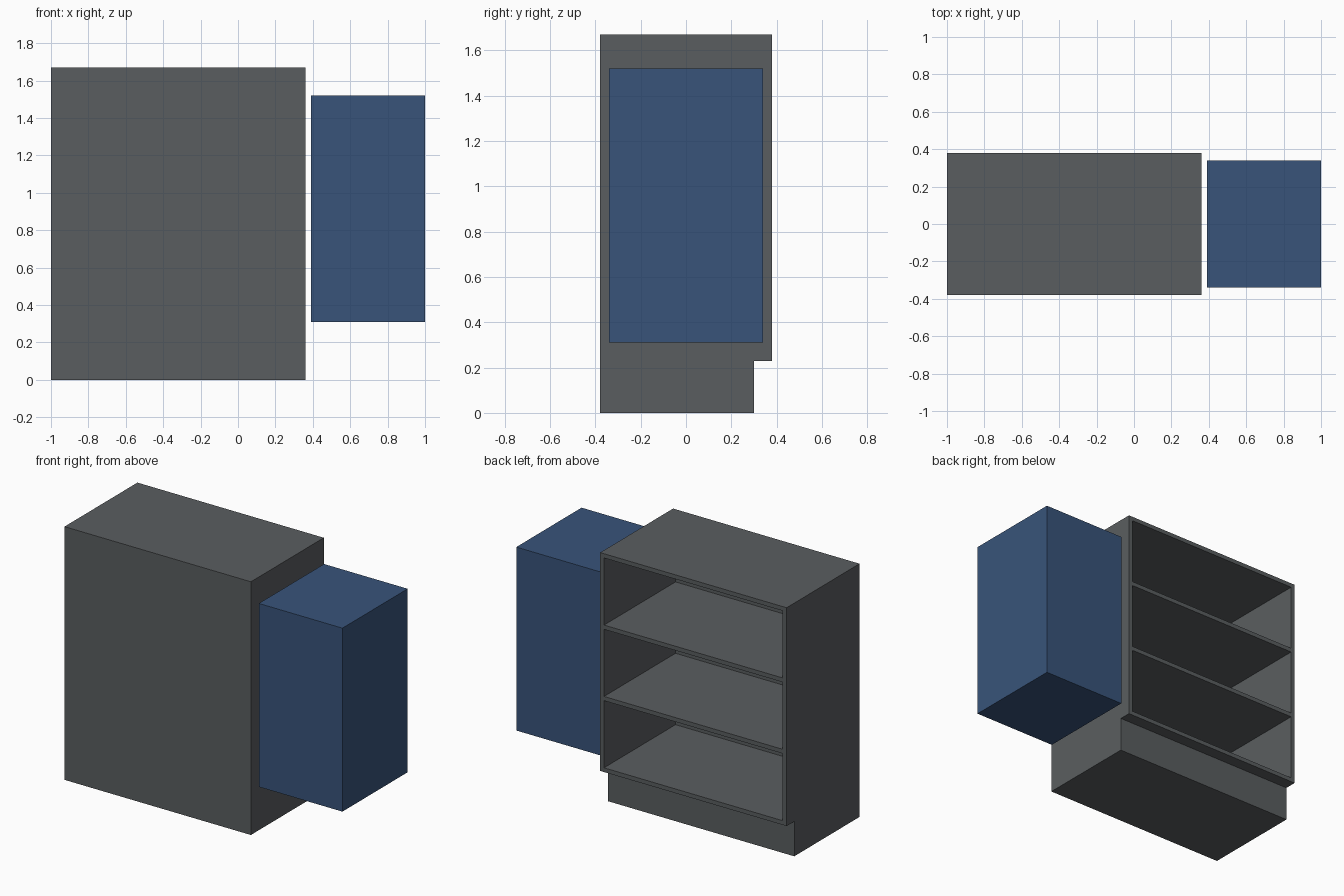
import bpy, bmesh
from mathutils import Vector

cube = bpy.data.objects.get("Cube")
if cube:
    bpy.data.objects.remove(cube, do_unlink=True)

# Main dimensions
X0, X1 = -1.0, 0.36
FRONT, BACK = -0.38, 0.38
HEIGHT, KICK_Z, KICK_Y = 1.67, 0.23, 0.30
BOARD = 0.028
DEPTH = 0.745


def material(name, rgb):
    mat = bpy.data.materials.new(name)
    mat.use_nodes = True
    mat.diffuse_color = (*rgb, 1)
    mat.node_tree.nodes["Principled BSDF"].inputs["Base Color"].default_value = (*rgb, 1)
    return mat


def add_object(name, bm, mat):
    bmesh.ops.recalc_face_normals(bm, faces=bm.faces)
    mesh = bpy.data.meshes.new(name)
    bm.to_mesh(mesh)
    bm.free()
    mesh.materials.append(mat)
    obj = bpy.data.objects.new(name, mesh)
    bpy.context.collection.objects.link(obj)
    return obj


def box(name, low, high, mat):
    low, high = Vector(low), Vector(high)
    bm = bmesh.new()
    bmesh.ops.create_cube(bm, size=1)
    bmesh.ops.scale(bm, vec=high - low, verts=bm.verts)
    bmesh.ops.translate(bm, vec=(low + high) / 2, verts=bm.verts)
    return add_object(name, bm, mat)


grey = material("slate grey", (0.102, 0.111, 0.117))
blue = material("dark blue", (0.040, 0.088, 0.195))

# Cabinet body: side profile with a toe kick, extruded across the width
profile = [(FRONT, 0), (KICK_Y, 0), (KICK_Y, KICK_Z),
           (BACK, KICK_Z), (BACK, HEIGHT), (FRONT, HEIGHT)]
bm = bmesh.new()
side = bm.faces.new([bm.verts.new((X0, y, z)) for y, z in profile])
ext = bmesh.ops.extrude_face_region(bm, geom=[side], use_keep_orig=True)
moved = [g for g in ext["geom"] if isinstance(g, bmesh.types.BMVert)]
bmesh.ops.translate(bm, vec=(X1 - X0, 0, 0), verts=moved)
bmesh.ops.recalc_face_normals(bm, faces=bm.faces)

# Open compartment: inset the rear face and push it inwards
opening = max(bm.faces, key=lambda f: f.calc_center_median().y)
bmesh.ops.inset_region(bm, faces=[opening], thickness=BOARD, use_even_offset=True)
pushed = bmesh.ops.extrude_discrete_faces(bm, faces=[opening])["faces"][0]
bmesh.ops.translate(bm, vec=(0, -DEPTH, 0), verts=pushed.verts)
bmesh.ops.remove_doubles(bm, verts=bm.verts, dist=0.0001)
add_object("cabinet_body", bm, grey)

# Two evenly spaced shelves, flush with the opening
bottom, top = KICK_Z + BOARD, HEIGHT - BOARD
gap = (top - bottom - 2 * BOARD) / 3
for i, name in enumerate(("lower_shelf", "upper_shelf")):
    z = bottom + gap + i * (gap + BOARD)
    box(name, (X0 + BOARD, BACK - DEPTH, z), (X1 - BOARD, BACK, z + BOARD), grey)

# Separate box beside the cabinet
box("side_box", (0.39, -0.34, 0.31), (1.0, 0.34, 1.52), blue)
